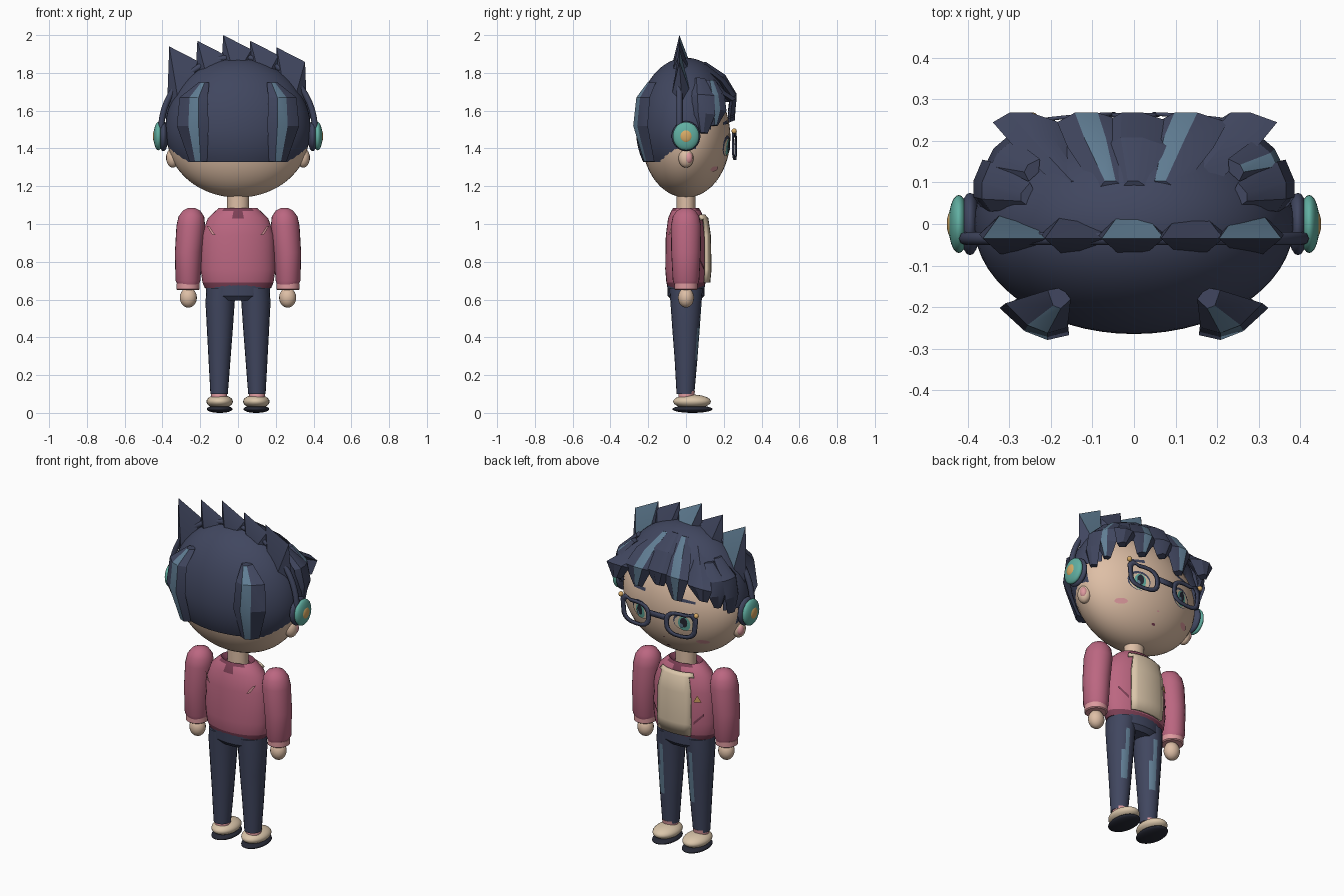
import bpy, bmesh, math
from mathutils import Vector

cube = bpy.data.objects.get("Cube")
if cube:
    bpy.data.objects.remove(cube)


def material(name, *rgb):
    m = bpy.data.materials.new(name)
    m.use_nodes = True
    m.diffuse_color = (*rgb, 1)
    m.node_tree.nodes["Principled BSDF"].inputs["Base Color"].default_value = (*rgb, 1)
    return m


NAVY = material("navy", .052, .062, .115)
SLATE = material("slate highlight", .12, .21, .3)
PINK = material("jacket pink", .5, .135, .22)
ROSE = material("light rose", .72, .32, .34)
MAROON = material("maroon", .2, .05, .09)
SKIN = material("skin", .73, .52, .38)
CREAM = material("cream", .7, .56, .4)
TEAL = material("teal", .12, .43, .36)
GOLD = material("gold", .68, .4, .13)
BLACK = material("near black", .02, .022, .035)


def finish(name, bm, mats, rule=None, angle=35):
    """Turn a bmesh into a shaded object; rule picks a material per face."""
    bmesh.ops.recalc_face_normals(bm, faces=bm.faces)
    bm.normal_update()
    for f in bm.faces:
        f.smooth = True
        if rule:
            f.material_index = int(rule(f))
    me = bpy.data.meshes.new(name)
    bm.to_mesh(me)
    bm.free()
    for m in mats:
        me.materials.append(m)
    me.set_sharp_from_angle(angle=math.radians(angle))
    ob = bpy.data.objects.new(name, me)
    bpy.context.collection.objects.link(ob)
    return ob


def skin_rings(bm, rings, cap=True):
    rows = [[bm.verts.new(p) for p in r] for r in rings]
    n = len(rows[0])
    for a, b in zip(rows, rows[1:]):
        for i in range(n):
            bm.faces.new((a[i], a[(i + 1) % n], b[(i + 1) % n], b[i]))
    if cap:
        bm.faces.new(rows[0])
        bm.faces.new(rows[-1])


def ellipse(cx, cy, z, rx, ry, n):
    return [(cx + rx * math.cos(i * math.tau / n), cy + ry * math.sin(i * math.tau / n), z) for i in range(n)]


def loft(name, rings, mats, rule=None, n=24, keep=None):
    bm = bmesh.new()
    skin_rings(bm, [ellipse(*r, n) for r in rings])
    if keep:
        bmesh.ops.delete(bm, geom=[f for f in bm.faces if not keep(f.calc_center_median())], context='FACES')
    return finish(name, bm, mats, rule)


def ball(name, c, r, mat, seg=20, keep=None, low=1):
    bm = bmesh.new()
    bmesh.ops.create_uvsphere(bm, u_segments=seg, v_segments=seg * 2 // 3, radius=1)
    for v in bm.verts:
        k = low if v.co.z < 0 else 1
        v.co = Vector((c[0] + v.co.x * r[0], c[1] + v.co.y * r[1], c[2] + v.co.z * r[2] * k))
    if keep:
        bmesh.ops.delete(bm, geom=[f for f in bm.faces if not keep(f.calc_center_median())], context='FACES')
    return finish(name, bm, [mat], angle=60)


def strand(name, path, widths, thick, across, out, shine=False):
    """Faceted hair lock swept along a path, with an optional shiny facet."""
    across, out = Vector(across).normalized(), Vector(out).normalized()
    section = ((-1, 0), (-.5, 1), (.15, 1), (1, 0), (0, -.6))
    bm = bmesh.new()
    skin_rings(bm, [[Vector(p) + across * w * a + out * thick * b for a, b in section] for p, w in zip(path, widths)])
    rule = None
    if shine:
        bm.faces.ensure_lookup_table()
        lit = set(range(1, 5 * (len(path) - 1), 5))
        rule = lambda f: f.index in lit
        bm.faces.index_update()
    return finish(name, bm, [NAVY, SLATE], rule, 25)


def head_y(x, z):
    return .235 * math.sqrt(max(0, 1 - (x / .375) ** 2 - ((z - 1.46) / .32) ** 2))


def chest_y(x, z):
    return .107 * math.sqrt(max(0, 1 - (x / .2) ** 2))


def decal(name, pts, mat, surface, lift=.004, side=1):
    """Thin painted shape laid on a surface, fanned from its centre."""
    bm = bmesh.new()
    cx, cz = (sum(p[k] for p in pts) / len(pts) for k in (0, 1))
    vs = [bm.verts.new((x, side * (surface(x, z) + lift), z)) for x, z in pts]
    mid = bm.verts.new((cx, side * (surface(cx, cz) + lift), cz))
    for a, b in zip(vs, vs[1:] + vs[:1]):
        bm.faces.new((mid, a, b))
    ob = finish(name, bm, [mat])
    if ob.data.polygons[0].normal.y * side < 0:
        ob.data.flip_normals()
    return ob


def oval(cx, cz, rx, rz, n=14):
    return [(p[0], p[1]) for p in ellipse(cx, cz, 0, rx, rz, n)]


# Head, neck and hair cap
ball("head", (0, 0, 1.46), (.375, .235, .32), SKIN, 48)
loft("neck", [(0, 0, 1.03, .058, .05), (0, 0, 1.17, .058, .05)], [SKIN])


def hair_zone(c):
    limit = 1.32 if c.y < -.05 else 1.39 if c.y < .06 else 1.5 if c.y < .13 else 1.64
    return c.z > limit


ball("hair_cap", (0, 0, 1.5), (.385, .265, .38), NAVY, 60, hair_zone, .87)

# Row of crown spikes
for i, (x, z) in enumerate([(-.364, 1.94), (-.215, 1.97), (-.078, 2.0), (.065, 1.97), (.205, 1.935)]):
    bm = bmesh.new()
    mid, base = x + .076, 1.82 - 1.9 * (x + .076) ** 2
    for a, b in ((-.085, 0), (-.035, .047), (.03, .047), (.08, 0), (.03, -.047), (-.035, -.047)):
        for lift, k in ((-.06, .9), (.03, 1)):
            bm.verts.new((mid + a * k, -.025 + b * k, base + lift))
    bm.verts.new((x, -.035, z))
    bm.verts.new((x + .15, -.035, z - .077))
    bmesh.ops.convex_hull(bm, input=bm.verts)
    shiny = i % 2 == 0
    finish("crown_spike", bm, [NAVY, SLATE],
           lambda f: shiny and f.normal.y > .5 and abs(f.normal.x) < .35 and f.calc_center_median().z > base, 20)

# Fringe locks over the forehead
for x, w, end, shine in ((.27, .075, 1.57, 0), (.14, .085, 1.56, 1), (.01, .08, 1.6, 0),
                         (-.1, .085, 1.54, 1), (-.26, .08, 1.58, 0)):
    drop = 1.2 * x * x
    strand("fringe_lock", [(x * .5, .08, 1.85 - drop * .5), (x * .8, .185, 1.78 - drop),
                           (x, .245, 1.68 - drop * .3), (x * 1.06, .235, end)],
           [.04, .08, w, .03], .025, (1, 0, 0), (0, 1, .4), shine)

for s in (-1, 1):
    # Side and back locks
    strand("side_lock", [(s * .25, .07, 1.77), (s * .345, .09, 1.68), (s * .365, .095, 1.58), (s * .35, .09, 1.48)],
           [.03, .06, .06, .025], .022, (0, 1, 0), (s, 0, .2))
    strand("temple_lock", [(s * .24, .13, 1.76), (s * .315, .155, 1.68), (s * .325, .165, 1.6), (s * .31, .15, 1.52)],
           [.03, .055, .055, .02], .02, (-s * .5, 1, 0), (s, .5, .2), s > 0)
    strand("back_lock", [(s * .18, -.17, 1.75), (s * .235, -.22, 1.67), (s * .24, -.235, 1.52), (s * .21, -.185, 1.33)],
           [.03, .08, .09, .05], .03, (s * .9, .35, 0), (s * .35, -.94, 0), True)

    # Ears and headphones
    ball("ear", (s * .345, 0, 1.35), (.035, .04, .052), SKIN)
    ball("inner_ear", (s * .362, .012, 1.35), (.02, .024, .032), ROSE, 14)
    ball("headphone_cushion", (s * .395, 0, 1.465), (.026, .076, .08), NAVY)
    ball("headphone_cup", (s * .422, 0, 1.465), (.025, .07, .075), TEAL, 24)
    ball("headphone_badge", (s * .437, 0, 1.465), (.014, .035, .037), GOLD)

    # Painted face
    ex = s * .143
    decal("eye_lash", oval(ex, 1.415, .066, .055), NAVY, head_y, .003)
    decal("eye_white", oval(ex, 1.408, .058, .047), CREAM, head_y, .006)
    decal("iris", oval(ex, 1.407, .034, .044), TEAL, head_y, .009)
    decal("pupil", oval(ex, 1.415, .02, .03), BLACK, head_y, .012)
    decal("eye_glint", oval(ex + .012, 1.395, .01, .014, 8), SLATE, head_y, .015)
    decal("eyebrow", [(s * .11, 1.53), (s * .2, 1.525), (s * .2, 1.537), (s * .11, 1.55)], NAVY, head_y)
    decal("blush", oval(s * .215, 1.292, .032, .014), ROSE, head_y)

    # Spectacle rims with corner wings and studs
    bm = bmesh.new()
    rims = []
    for k in (1, .74):
        ring = []
        for i in range(20):
            c, d = math.cos(i * math.tau / 20), math.sin(i * math.tau / 20)
            wing = .022 * k if c > .5 and d > .3 else 0
            x = .145 + k * .1 * math.copysign(abs(c) ** .75, c) + wing * .4
            z = 1.412 + k * .074 * math.copysign(abs(d) ** .75, d) + wing
            ring.append((s * x, .27 - .3 * x * x, z))
        rims.append(ring)
    skin_rings(bm, rims, False)
    rim = finish("spectacle_rim", bm, [NAVY])
    rim.modifiers.new("thickness", 'SOLIDIFY').thickness = .009
    ball("spectacle_stud", (s * .245, .255, 1.492), (.014, .014, .014), GOLD, 12)

    # Arms
    loft("sleeve", [(s * .262, 0, .675, .055, .06), (s * .265, 0, .7, .066, .07), (s * .262, 0, .85, .072, .078),
                    (s * .25, 0, .99, .076, .08), (s * .247, 0, 1.04, .068, .07), (s * .246, 0, 1.072, .045, .048),
                    (s * .246, 0, 1.086, .016, .018)], [PINK])
    loft("cuff", [(s * .265, 0, .65, .055, .056), (s * .265, 0, .655, .061, .062),
                  (s * .265, 0, .685, .061, .062)], [ROSE])
    ball("hand", (s * .263, 0, .61), (.045, .042, .053), SKIN)

    # Legs with a sheen stripe, and shoes
    loft("trouser_leg", [(s * .1, -.003, .1, .046, .047), (s * .098, 0, .28, .058, .06), (s * .096, 0, .45, .069, .073),
                         (s * .095, 0, .58, .077, .082), (s * .09, 0, .66, .078, .088)], [NAVY, SLATE],
         lambda f: f.normal.y > .8 and 0 < f.calc_center_median().x - s * .097 < .03
         and .28 < f.calc_center_median().z < .58, 20)
    loft("sock", [(s * .1, 0, .07, .042, .042), (s * .1, .005, .115, .042, .042)], [ROSE])
    ball("shoe", (s * .097, .032, .06), (.07, .1, .037), CREAM, 24)
    ball("sole", (s * .097, .034, .02), (.068, .106, .02), BLACK, 24)

    # Jacket details
    decal("pocket_slash", [(s * .115, .755), (s * .165, .81), (s * .165, .825), (s * .115, .772)], MAROON, chest_y, .008)
    decal("back_tab", [(s * .165, .99), (s * .15, .985), (s * .118, .94), (s * .138, .945)], ROSE, chest_y, .007, -1)

decal("mouth", oval(0, 1.222, .012, .006, 8), MAROON, head_y)
decal("nose", oval(0, 1.285, .008, .004, 8), ROSE, head_y)
decal("jacket_pin", [(-.155, .89), (-.115, .89), (-.135, .93)], GOLD, chest_y, .009)
bridge = decal("spectacle_bridge", [(-.062, 1.42), (.062, 1.42), (.062, 1.45), (-.062, 1.45)], NAVY,
               lambda x, z: .267, 0)
bridge.modifiers.new("thickness", 'SOLIDIFY').thickness = .009

# Headband
cu = bpy.data.curves.new("headband", 'CURVE')
cu.dimensions, cu.bevel_depth, cu.bevel_resolution = '3D', .016, 2
sp = cu.splines.new('POLY')
sp.points.add(32)
for i, p in enumerate(sp.points):
    t = math.pi * i / 32
    p.co = (.407 * math.cos(t), -.035, 1.5 + .385 * math.sin(t), 1)
cu.materials.append(NAVY)
bpy.context.collection.objects.link(bpy.data.objects.new("headband", cu))

# Torso, shirt panel and hips
body = [(.66, .175, .095), (.69, .188, .104), (.76, .198, .11), (.94, .192, .107), (1.03, .16, .095),
        (1.07, .118, .078), (1.085, .1, .068)]
loft("jacket", [(0, 0, *r) for r in body] + [(0, 0, 1.06, .07, .052)], [PINK, MAROON],
     lambda f: f.calc_center_median().z < .685 or (f.calc_center_median().z > 1.05 and
                                                   f.calc_center_median().xy.length < .09), 32)
panel = loft("shirt_panel", [(0, .012, z, rx, ry * 1.12) for z, rx, ry in body[1:5]] + [(0, .01, 1.05, .14, .092)],
             [CREAM], None, 32, lambda c: c.y > .03 and abs(c.x) < .1 and .69 < c.z < 1.045)
panel.modifiers.new("thickness", 'SOLIDIFY').thickness = .016
loft("hips", [(0, 0, .595, .13, .075), (0, 0, .62, .165, .097), (0, 0, .68, .174, .1)], [NAVY])
